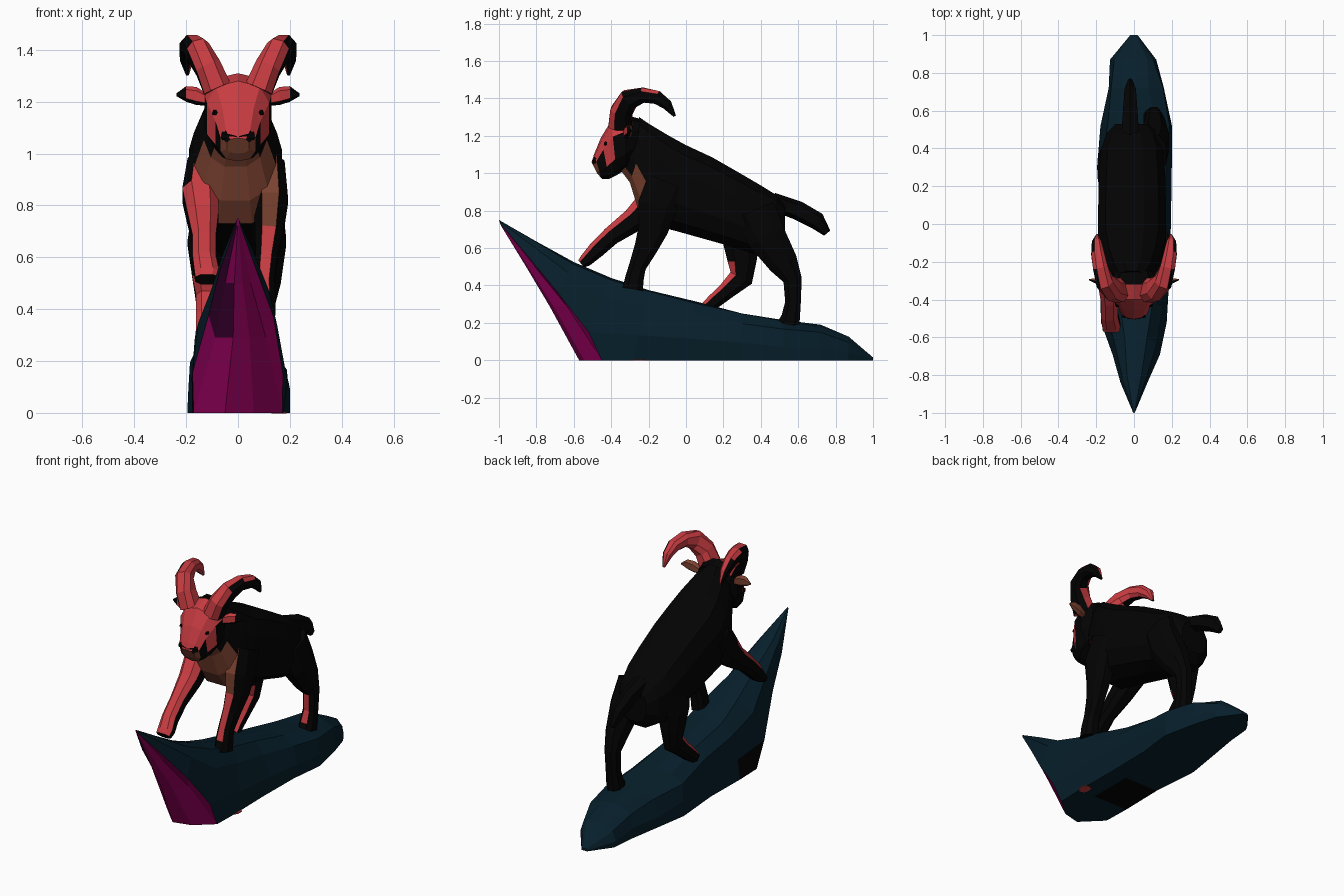
import bpy, bmesh, math, random
from mathutils import Vector

if "Cube" in bpy.data.objects:
    bpy.data.objects.remove(bpy.data.objects["Cube"])

random.seed(4)


def material(name, rgb):
    m = bpy.data.materials.new(name)
    m.diffuse_color = (*rgb, 1)
    m.use_nodes = True
    m.node_tree.nodes["Principled BSDF"].inputs["Base Color"].default_value = m.diffuse_color
    return m


MATS = [material("black coat", (0.001, 0.001, 0.001)),
        material("coral red", (0.57, 0.045, 0.053)),
        material("brown", (0.2, 0.055, 0.03)),
        material("dark teal", (0.002, 0.0135, 0.024)),
        material("magenta", (0.33, 0.0005, 0.12)),
        material("dark purple", (0.05, 0.0005, 0.035))]
BLACK, RED, BROWN, TEAL, MAGENTA, PURPLE = range(6)


def loft(name, rings, rule):
    """Skin closed rings, cap both ends, colour faces with rule(centre, normal)."""
    bm = bmesh.new()
    vs = [[bm.verts.new(p) for p in r] for r in rings]
    n = len(vs[0])
    for a, b in zip(vs, vs[1:]):
        for i in range(n):
            j = (i + 1) % n
            bm.faces.new((a[i], a[j], b[j], b[i]))
    bm.faces.new(vs[0])
    bm.faces.new(vs[-1])
    bmesh.ops.recalc_face_normals(bm, faces=bm.faces)
    bm.normal_update()
    for f in bm.faces:
        f.material_index = rule(f.calc_center_median(), f.normal)
    me = bpy.data.meshes.new(name)
    bm.to_mesh(me)
    bm.free()
    for m in MATS:
        me.materials.append(m)
    ob = bpy.data.objects.new(name, me)
    bpy.context.collection.objects.link(ob)
    return ob


def oval(c, u, v, n, power=0.8):
    """Ring of n points around c with half axes u and v."""
    pts = []
    for i in range(n):
        a = 2 * math.pi * (i + 0.5) / n
        s, k = math.sin(a), math.cos(a)
        pts.append(c + u * math.copysign(abs(k) ** power, k)
                   + v * math.copysign(abs(s) ** power, s))
    return pts


def slabs(sections, n, power=0.8, x=0):
    """Rings from (top y, top z, bottom y, bottom z, half width)."""
    rings = []
    for ty, tz, by, bz, w in sections:
        t, b = Vector((x, ty, tz)), Vector((x, by, bz))
        k = 1 / math.sin(math.pi * (0.5 if n % 4 == 2 else 0.5 - 1 / n)) ** power
        rings.append(oval((t + b) / 2, Vector((w, 0, 0)), (t - b) / 2 * k, n, power))
    return rings


def tube(points, n):
    """Rings along a path of (x, y, z, half width, half depth)."""
    ps = [Vector(p[:3]) for p in points]
    rings = []
    for i, p in enumerate(points):
        t = (ps[min(i + 1, len(ps) - 1)] - ps[max(i - 1, 0)]).normalized()
        u = Vector((1, 0, 0))
        u = (u - t * u.dot(t)).normalized()
        rings.append(oval(ps[i], u * p[3] * 1.06, t.cross(u) * p[4] * 1.06, n))
    return rings


# Rock: wedge with a pointed overhanging front (top y, top z, bottom y, bottom z, half width, x shift)
rock = [(-1, .75, -.99, .72, .006, 0), (-.8, .635, -.86, .5, .068, 0), (-.6, .525, -.74, .29, .135, .01),
        (-.4, .44, -.585, 0, .18, 0), (-.2, .375, -.28, 0, .185, 0), (.05, .315, 0, 0, .18, 0),
        (.3, .25, .3, 0, .195, -.01), (.52, .215, .52, 0, .19, .02), (.72, .19, .72, 0, .15, .015),
        (.87, .125, .87, 0, .12, 0), (1, .015, 1, 0, .02, 0)]
profile = [(0, 1, 0), (.5, .97, 0), (.9, .78, 0), (1, .35, 0), (.85, 0, 1), (.3, 0, .3), (-.25, 0, .1),
           (-.85, 0, 1), (-1, .35, 0), (-.9, .78, 0), (-.5, .97, 0)]
rings = []
for i, (ty, tz, by, bz, w, dx) in enumerate(rock):
    ring = []
    for px, h, back in profile:
        jig = random.uniform(-.1, .1) * w if 0 < h < 1 else 0
        if h == 0:
            px *= .85 if i < 3 else 1.12
        y = by + (ty - by) * h + (back * w * .75 if i < 4 else 0)
        ring.append(Vector((px * w + jig + dx, y, bz + (tz - bz) * h + jig * .4)))
    rings.append(ring)


def rock_rule(c, n):
    if n.z < -.95:
        return BLACK if c.x < .07 and -.2 < c.y < 0 else TEAL
    if n.y < -.25 and n.z < 0 and c.y < -.5:
        return PURPLE if c.x < -.03 and c.z > .3 else MAGENTA
    if c.x < -.1 and c.z < .12 and -.43 < c.y < -.2:
        return BLACK
    return TEAL


loft("rock", rings, rock_rule)
# Small red patch under the rock
loft("underside_patch", [oval(Vector((.16, -.25, z)), Vector((.03, 0, 0)), Vector((0, .04, 0)), 7)
                         for z in (-.002, .004)], lambda c, n: RED)

# Body and neck with a brown chest
body = [(-.25, 1.3, -.36, 1.03, .09), (-.2, 1.265, -.30, .95, .125), (-.1, 1.205, -.26, .82, .165),
        (0, 1.15, -.2, .73, .185), (.14, 1.085, -.05, .69, .185), (.28, 1.005, .2, .62, .18),
        (.4, .935, .36, .57, .17), (.48, .885, .48, .58, .14), (.53, .82, .53, .63, .09)]
loft("body", slabs(body, 12, .8, -.01),
     lambda c, n: BROWN if n.y < -.5 and .7 < c.z < 1.02 else BLACK)


# Head: red face, black jaw and nape, brown chin
def head_rule(c, n):
    if n.y < -.6 and c.z < 1.045:
        return BROWN
    if abs(n.x) > .85 and c.y > -.375:
        return BLACK
    return BLACK if c.z < 1.065 or c.y > -.3 else RED


head = [(-.24, 1.29, -.28, 1.08, .10), (-.32, 1.31, -.32, 1.02, .135), (-.4, 1.28, -.37, .99, .125),
        (-.455, 1.19, -.41, .97, .09), (-.492, 1.1, -.45, .97, .07), (-.505, 1.06, -.475, 1.0, .045)]
loft("head", slabs(head, 10, .75), head_rule)
loft("nose", tube([(-.06, -.485, 1.068, .01, .016), (0, -.504, 1.066, .01, .022),
                   (.06, -.485, 1.068, .01, .016)], 6), lambda c, n: BLACK)

# Horns, ears and eyes on both sides
for s, side in ((1, "left"), (-1, "right")):
    horn = [(.08, -.35, 1.25, .055, .065), (.115, -.345, 1.33, .05, .06),
            (.155, -.305, 1.395, .046, .055), (.178, -.23, 1.418, .04, .04),
            (.193, -.155, 1.405, .034, .036), (.198, -.1, 1.365, .025, .028), (.195, -.06, 1.305, .006, .007)]
    loft(side + "_horn", tube([(s * p[0],) + p[1:] for p in horn], 8),
         lambda c, n: BLACK if (n.x * s > .35 and n.z < .6 and n.y > -.5)
         or (n.z < -.6 and n.x * s > -.3) else RED)
    ear = [(.11, 1.205, .02, .02), (.16, 1.222, .022, .035), (.2, 1.23, .016, .03), (.238, 1.227, .004, .005)]
    loft(side + "_ear", [oval(Vector((s * x, -.32 + (x - .11) * .2, z)), Vector((0, d, 0)),
                              Vector((0, 0, h)), 6) for x, z, d, h in ear],
         lambda c, n: BROWN if n.y > .2 else BLACK if n.z < -.5 or c.x * s > .21 else RED)
    loft(side + "_eye", tube([(s * .075, -.425, 1.155, .012, .014),
                              (s * .097, -.43, 1.16, .008, .008)], 6), lambda c, n: BLACK)

# Legs: red fronts, black backs and hooves
legs = {
    "raised_front_leg": (1.0, [(-.135, -.1, .95, .06, .1), (-.145, -.18, .84, .07, .085),
                               (-.135, -.28, .75, .06, .065), (-.13, -.4, .665, .045, .05),
                               (-.13, -.48, .59, .045, .045), (-.12, -.535, .535, .048, .035),
                               (-.12, -.56, .515, .045, .025)]),
    "planted_front_leg": (1.0, [(.12, -.1, .95, .06, .11), (.125, -.155, .82, .068, .105),
                                (.12, -.175, .7, .055, .08), (.11, -.215, .6, .043, .062),
                                (.1, -.26, .5, .04, .046), (.1, -.275, .44, .045, .05),
                                (.1, -.285, .38, .045, .055)]),
    "planted_hind_leg": (.52, [(.1, .37, .8, .07, .11), (.11, .43, .66, .075, .105),
                               (.11, .52, .52, .055, .08), (.105, .57, .43, .04, .05),
                               (.1, .572, .31, .038, .042), (.095, .56, .23, .045, .05),
                               (.095, .54, .17, .045, .065)]),
    "stepping_hind_leg": (.52, [(-.1, .36, .8, .07, .11), (-.12, .29, .65, .075, .105),
                                (-.12, .3, .53, .058, .078), (-.12, .295, .44, .042, .065),
                                (-.12, .21, .365, .042, .045), (-.12, .15, .315, .042, .04),
                                (-.12, .11, .28, .045, .035)]),
}


def leg_rule(name, red_top, hoof):
    def rule(c, n):
        limit = -.45 if name.startswith(("raised", "stepping")) else -.72
        if n.y > limit or n.z < -.5 or not hoof < c.z < red_top:
            return BLACK
        return BROWN if name == "planted_front_leg" and c.z > .74 and n.x < .4 else RED
    return rule


for name, (red_top, pts) in legs.items():
    loft(name, tube(pts, 8), leg_rule(name, red_top, pts[-2][2]))

# Tail
loft("tail", tube([(-.02, .46, .85, .05, .045), (-.02, .6, .8, .04, .048),
                   (-.02, .7, .745, .032, .045), (-.02, .755, .68, .012, .02)], 6),
     lambda c, n: BLACK)
